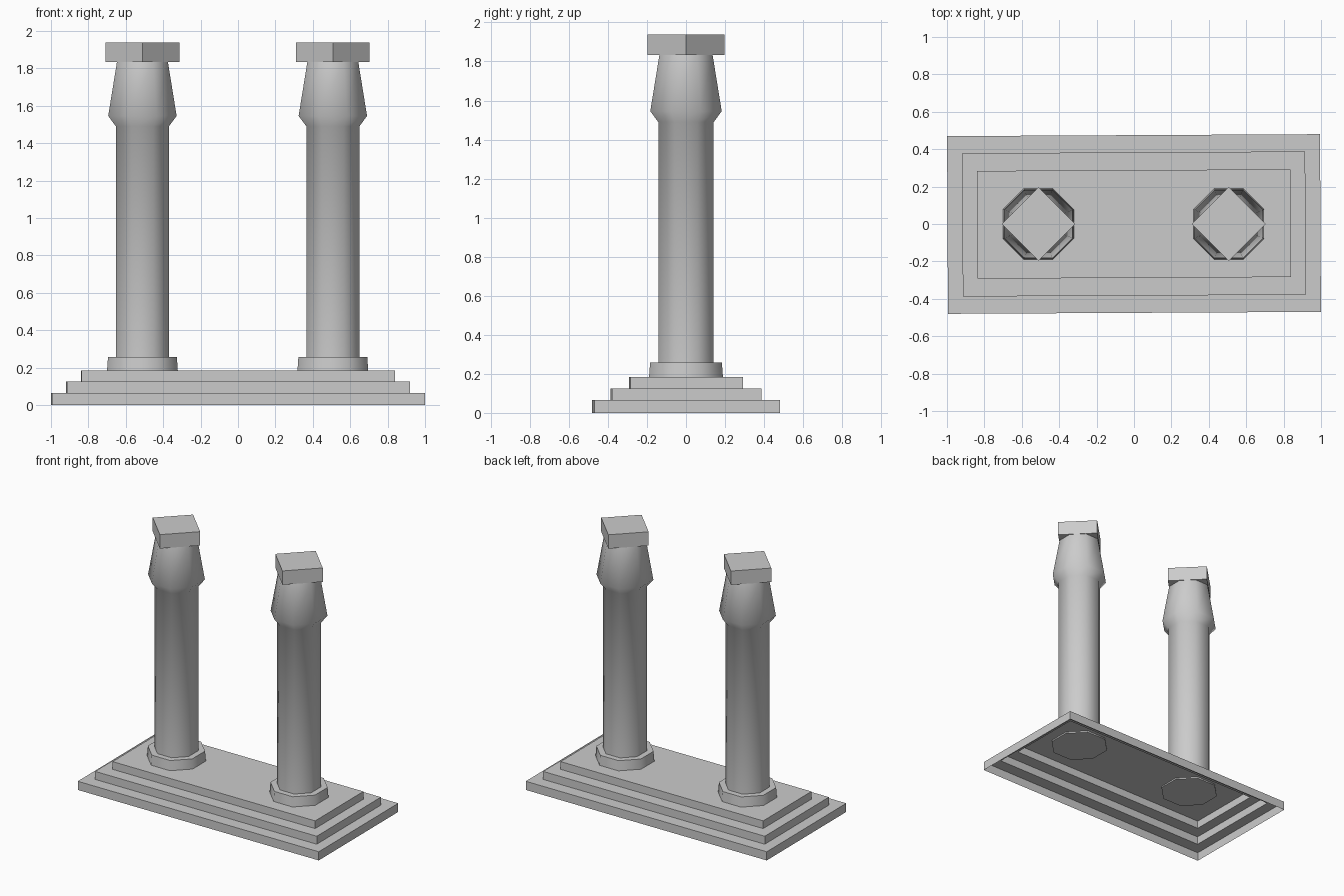
import bpy, bmesh, math

old = bpy.data.objects.get("Cube")
if old:
    bpy.data.objects.remove(old, do_unlink=True)

stone = bpy.data.materials.new("grey stone")
stone.use_nodes = True
GREY = (0.6, 0.6, 0.6, 1)
stone.diffuse_color = GREY
stone.node_tree.nodes["Principled BSDF"].inputs["Base Color"].default_value = GREY


def rectangle(hx, hy, z):
    return [(-hx, -hy, z), (hx, -hy, z), (hx, hy, z), (-hx, hy, z)]


def octagon(apothem, z):
    # flat sides face the axes
    r = apothem / math.cos(math.pi / 8)
    angles = [math.pi / 8 + k * math.pi / 4 for k in range(8)]
    return [(r * math.cos(a), r * math.sin(a), z) for a in angles]


def loft(name, rings, x=0, turn=0, close_bottom=True, smooth=False):
    """Skin a stack of matching rings, bottom to top, and cap it."""
    bm = bmesh.new()
    loops = [[bm.verts.new(p) for p in ring] for ring in rings]
    n = len(loops[0])
    for low, high in zip(loops, loops[1:]):
        for i in range(n):
            j = (i + 1) % n
            bm.faces.new((low[i], low[j], high[j], high[i]))
    bm.faces.new(loops[-1])
    if close_bottom:
        bm.faces.new(loops[0][::-1])
    mesh = bpy.data.meshes.new(name)
    bm.to_mesh(mesh)
    bm.free()
    mesh.materials.append(stone)
    obj = bpy.data.objects.new(name, mesh)
    bpy.context.collection.objects.link(obj)
    obj.location.x = x
    obj.rotation_euler.z = turn
    if smooth:
        bpy.ops.object.select_all(action="DESELECT")
        obj.select_set(True)
        bpy.context.view_layer.objects.active = obj
        bpy.ops.object.shade_smooth_by_angle(angle=math.radians(50))
    return obj


# Stepped platform: a thin shell, open underneath, turned very slightly
steps = []
for hx, hy, z0, z1 in ((0.997, 0.475, 0, 0.065),
                       (0.917, 0.383, 0.065, 0.125),
                       (0.838, 0.288, 0.125, 0.183)):
    steps += [rectangle(hx, hy, z0), rectangle(hx, hy, z1)]
loft("stepped_platform", steps, turn=math.radians(0.3), close_bottom=False)

# Two matching columns
for side, x in (("left", 0.507), ("right", -0.511)):
    loft(side + "_column_foot",
         [octagon(0.19, 0.172), octagon(0.184, 0.257)], x, smooth=True)

    # Shaft flaring into a tapered head
    profile = [(0.142, 0.257), (0.142, 1.49), (0.183, 1.545), (0.136, 1.835)]
    loft(side + "_column_shaft", [octagon(r, z) for r, z in profile], x, smooth=True)

    # Square slab set corner forward
    half = 0.197 / math.sqrt(2)
    loft(side + "_column_slab",
         [rectangle(half, half, 1.833), rectangle(half, half, 1.937)],
         x, turn=math.pi / 4)
